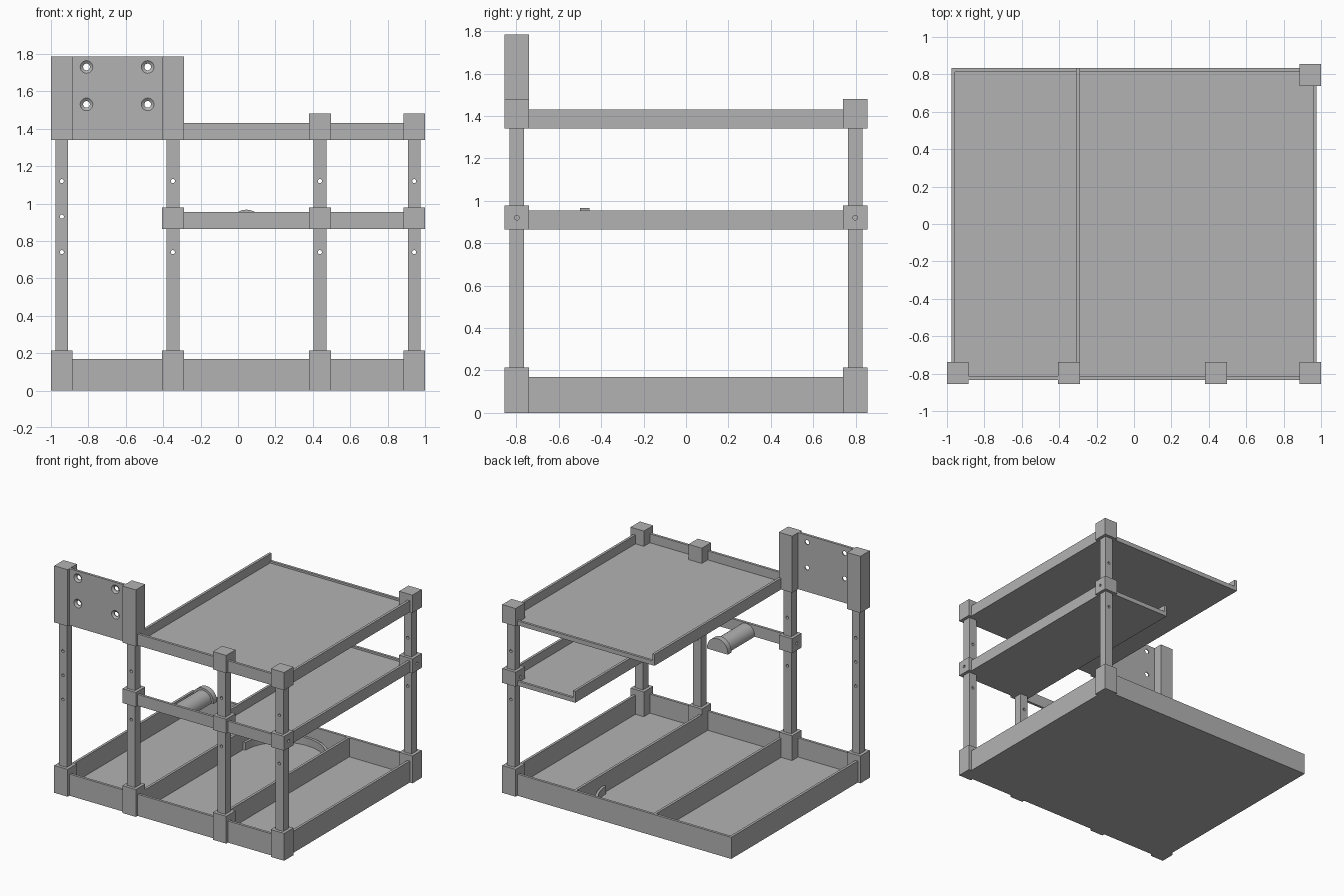
import bpy, bmesh
from math import pi, cos, sin
from mathutils import Matrix

default = bpy.data.objects.get("Cube")
if default:
    bpy.data.objects.remove(default, do_unlink=True)

GREY = (0.45, 0.45, 0.45, 1)
mat = bpy.data.materials.new("matte grey")
mat.use_nodes = True
mat.diffuse_color = GREY
mat.node_tree.nodes["Principled BSDF"].inputs["Base Color"].default_value = GREY


def finish(name, bm):
    bmesh.ops.recalc_face_normals(bm, faces=bm.faces)
    mesh = bpy.data.meshes.new(name)
    bm.to_mesh(mesh)
    bm.free()
    mesh.materials.append(mat)
    obj = bpy.data.objects.new(name, mesh)
    bpy.context.collection.objects.link(obj)
    return obj


def box(name, x, y, z):
    bm = bmesh.new()
    bmesh.ops.create_cube(bm, size=1)
    for v in bm.verts:
        for i, (a, b) in enumerate((x, y, z)):
            v.co[i] = (a + b) / 2 + v.co[i] * (b - a)
    return finish(name, bm)


def prism(name, outline, origin, offset):
    # flat outline of (x, y, z) points, extruded by an offset
    bm = bmesh.new()
    face = bm.faces.new([bm.verts.new([p[i] + origin[i] for i in range(3)]) for p in outline])
    ext = bmesh.ops.extrude_face_region(bm, geom=[face])
    bmesh.ops.translate(bm, vec=offset, verts=[g for g in ext["geom"] if isinstance(g, bmesh.types.BMVert)])
    return finish(name, bm)


def drill(obj, centres, axis, r1, r2, depth):
    # cut round holes; a cone when the radii differ
    bm = bmesh.new()
    turn = Matrix.Rotation(pi / 2, 4, "X" if axis == "y" else "Y")
    for c in centres:
        bmesh.ops.create_cone(bm, cap_ends=True, segments=20, radius1=r1, radius2=r2,
                              depth=depth, matrix=Matrix.Translation(c) @ turn)
    cutter = finish("hole_cutter", bm)
    cutter.hide_render = True
    mod = obj.modifiers.new("holes", "BOOLEAN")
    mod.operation, mod.object, mod.solver = "DIFFERENCE", cutter, "EXACT"
    deps = bpy.context.evaluated_depsgraph_get()
    result = bpy.data.meshes.new_from_object(obj.evaluated_get(deps))
    obj.modifiers.clear()
    obj.data = result
    bpy.data.objects.remove(cutter, do_unlink=True)


# Shared measures
W, D, T = 0.977, 0.833, 0.02
BAY_L, BAY_R = -0.29, 0.38
POST_Y, BLOCK, POST = 0.797, 0.058, 0.034
BASE_H, BLOCK_H = 0.17, 0.215
MID, TOP, RIM = 0.865, 1.34, 0.09
TALL = 1.785


def tray(name, x0, z, height, back_height):
    # floor with four rims
    box(name + "_floor", (x0, W), (-D, D), (z, z + T))
    box(name + "_front_rim", (x0, W), (-D, T - D), (z, z + height))
    box(name + "_back_rim", (x0, W), (D - T, D), (z, z + back_height))
    box(name + "_right_rim", (x0, x0 + T), (-D, D), (z, z + height))
    box(name + "_left_rim", (W - T, W), (-D, D), (z, z + height))


# Base and shelves
tray("base", -W, 0, BASE_H, BASE_H)
tray("middle_shelf", BAY_R, MID, RIM, 0.035)
tray("top_shelf", BAY_L - T, TOP, RIM, 0.035)
for name, x in (("right_divider", BAY_L - T), ("left_divider", BAY_R)):
    box(name, (x, x + T), (T - D, D - T), (T, BASE_H))
box("middle_crossbar", (-0.35, BAY_R), (-D, T - D), (MID, MID + RIM))

# Posts with their socket blocks: name, x, y, has middle socket, top of upper socket
posts = (("outer_right", -0.942, -POST_Y, False, TALL),
         ("inner_right", -0.348, -POST_Y, True, TALL),
         ("inner_left", 0.438, -POST_Y, True, 1.48),
         ("outer_left", 0.942, -POST_Y, True, 1.48),
         ("back_left", 0.942, POST_Y, True, 1.48))
for name, x, y, has_middle, top in posts:
    post = box(name + "_post", (x - POST, x + POST), (y - POST, y + POST), (0.1, TOP + 0.05))
    heights = [0.74, 1.12] if has_middle else [0.74, 0.93, 1.12]
    drill(post, [(x, y, z) for z in heights], "y", 0.011, 0.011, 0.2)
    sockets = [("bottom", 0, BLOCK_H), ("top", TOP, top)]
    if has_middle:
        sockets.append(("middle", MID, 0.978))
    for part, z0, z1 in sockets:
        block = box(f"{name}_{part}_socket", (x - BLOCK, x + BLOCK), (y - BLOCK, y + BLOCK), (z0, z1))
        if part == "middle":
            drill(block, [(x, y, 0.92)], "x", 0.011, 0.011, 0.2)

# Mounting panel with countersunk holes
panel = box("mounting_panel", (-0.9, -0.39), (-D, T - D), (TOP, TALL))
holes = [(x, -D, z) for x in (-0.81, -0.483) for z in (1.53, 1.73)]
drill(panel, holes, "y", 0.018, 0.018, 0.2)
drill(panel, holes, "y", 0.014, 0.054, 0.03)

# Half-round roll holder behind the crossbar, with an end flange
MX = (BAY_L + BAY_R) / 2


def half_round(name, r, y0, y1):
    arc = [(r * cos(pi * i / 24), 0, r * sin(pi * i / 24)) for i in range(25)]
    foot = MID - 0.877
    outline = arc + [(-r, 0, foot), (r, 0, foot)]
    obj = prism(name, outline, (MX, y0, 0.877), (0, y1 - y0, 0))
    for p in obj.data.polygons:
        p.use_smooth = abs(p.normal.y) < 0.5 and p.normal.z > 0.05
    return obj


half_round("roll_holder", 0.073, T - D, -0.49)
half_round("roll_holder_flange", 0.09, -0.5, -0.455)

# Curved stop on the floor of the middle bay
R = (BAY_R - BAY_L) / 2
angles = [pi * i / 32 for i in range(33)]
ring = [(R * cos(a), R * sin(a), 0) for a in angles]
ring += [((R - T) * cos(a), (R - T) * sin(a), 0) for a in reversed(angles)]
prism("curved_stop", ring, (MX, D - T - R, T), (0, 0, 0.06))
